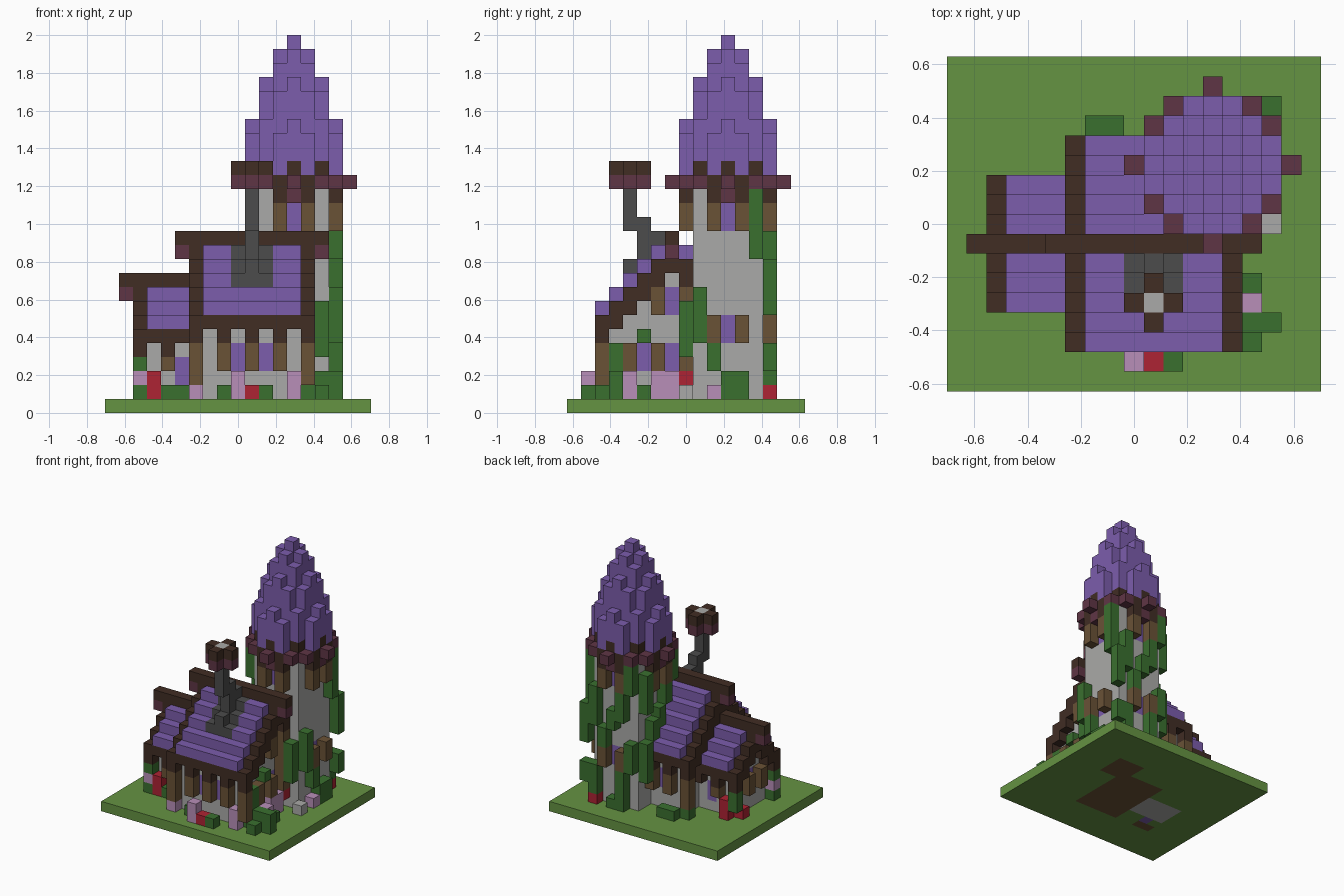
import bpy, bmesh
from mathutils import Vector

cube = bpy.data.objects.get("Cube")
if cube:
    bpy.data.objects.remove(cube, do_unlink=True)

U = 2 / 27          # edge of one block
COLOURS = {
    "grass": (101, 147, 66), "purple": (124, 93, 172), "dark_wood": (65, 45, 36),
    "plum": (95, 53, 69), "stone": (170, 170, 168), "iron": (76, 76, 76),
    "wood": (106, 82, 54), "leaf": (58, 112, 47), "pink": (184, 143, 184),
    "red": (174, 35, 51)}


def linear(c):
    c /= 255
    return c / 12.92 if c < 0.04045 else ((c + 0.055) / 1.055) ** 2.4


mats = {}
for name, rgb in COLOURS.items():
    m = bpy.data.materials.new(name)
    m.use_nodes = True
    col = (*[linear(c) for c in rgb], 1)
    m.diffuse_color = col
    m.node_tree.nodes["Principled BSDF"].inputs["Base Color"].default_value = col
    mats[name] = m

grid = {}           # block position -> (part, colour)


def rng(a):
    return range(a[0], a[1] + 1) if isinstance(a, tuple) else (a,)


def fill(part, colour, x, y, z, keep=False):
    """Fill a box of blocks; each axis is one index or an inclusive pair."""
    for i in rng(x):
        for j in rng(y):
            for k in rng(z):
                if not (keep and (i, j, k) in grid):
                    grid[i, j, k] = (part, colour)


# ground slab with floor panels
fill("ground", "grass", (-9, 9), (-8, 8), 0)
fill("ground", "wood", (-1, 3), (-4, 2), 0)
fill("ground", "wood", (3, 5), (2, 4), 0)
fill("ground", "stone", (-5, -2), (-2, 0), 0)
fill("ground", "purple", -4, -3, 0)
fill("ground", "wood", (-5, -4), -4, 0)


def house(pre, x0, x1, half, ridge, ridge_x):
    """Gabled block: walls x0..x1, ridge along x at y = -1, eaves at half."""
    eave = ridge - 1 - half
    for s in range(half + 1):
        for j in {-1 - s, -1 + s}:
            if s < half:
                fill(pre + "_walls", "stone", (x0, x1), j, (1, ridge - 1 - s))
            else:
                fill(pre + "_roof", "dark_wood", (x0 - 1, x1 + 1), j, eave)
                for i in range(x0 - 1, x1 + 2, 2):
                    fill(pre + "_roof", "dark_wood", i, j, eave - 1)
            if s:
                fill(pre + "_roof", "purple", (x0, x1), j, ridge - s)
            for i in (x0 - 1, x1 + 1):
                fill(pre + "_roof", "dark_wood", i, j, (ridge - 2 - s, ridge - 1 - s))
    fill(pre + "_roof", "dark_wood", ridge_x, -1, ridge)
    for i in ridge_x:
        fill(pre + "_roof", "plum", i, -1, ridge - 1)


# low wing, then main house
house("wing", -6, -3, 3, 9, (-8, -2))
house("house", -2, 4, 5, 12, (-4, 6))

# main house windows and posts, front and back
for wall, post in ((-5, -6), (3, 4)):
    for i in (0, 2):
        fill("house_windows", "purple", i, wall, (3, 4))
    for i in (-1, 1, 3):
        fill("house_posts", "wood", i, post, (3, 4))
    for i in (-3, 5):
        fill("house_posts", "wood", i, post, (2, 4))

# gable windows with posts
for j in (-3, -1):
    fill("house_windows", "purple", 4, j, (3, 4))
for j in (-4, -2, 0):
    fill("house_posts", "wood", 5, j, (3, 4))
fill("house_windows", "purple", 4, -1, (7, 8))
fill("house_posts", "wood", 5, -2, (7, 8))
fill("house_posts", "wood", 5, 0, (7, 8))

# wing windows and posts
fill("wing_windows", "purple", -6, -1, (3, 4))
for j in (-2, 0):
    fill("wing_posts", "wood", -7, j, (3, 4))
for wall, post in ((-3, -4), (1, 2)):
    fill("wing_windows", "purple", -4, wall, (2, 3))
    fill("wing_posts", "wood", -5, post, 3)

# chimney: collar on the roof, bent pipe, hood
for j, k in ((-2, 11), (-3, 10), (-4, 9)):
    fill("chimney", "iron", (0, 2), j, k)
    fill("chimney", "iron", 1, j, k + 1)
fill("chimney", "iron", 1, -3, (12, 13))
fill("chimney", "iron", 1, -4, (13, 15))
for k, colour in ((16, "plum"), (17, "dark_wood")):
    fill("chimney_hood", colour, (0, 2), -4, k)
    fill("chimney_hood", colour, 1, (-5, -3), k)
fill("chimney_hood", "stone", 1, -4, 17)

# tower shaft
TX, TY = 4, 3
fill("tower", "stone", (TX - 2, TX + 2), (TY - 2, TY + 2), (1, 15))
SIDES = {"front": (0, -1), "right": (1, 0), "back": (0, 1), "left": (-1, 0)}


def on_side(side, along, dist):
    dx, dy = SIDES[side]
    return TX + dx * dist - dy * along, TY + dy * dist + dx * along


# tower windows with wooden frames
for side in SIDES:
    for z in ((13, 14), (5, 6)):
        fill("tower_windows", "purple", *on_side(side, 0, 2), z)
        for a in (-1, 1):
            fill("tower_frames", "wood", *on_side(side, a, 3), z, keep=True)

# spire: column height falls with distance from the axis
TOP = {0: 26, 1: 25, 2: 24, 4: 23, 5: 22, 8: 20, 9: 20, 10: 19}
for dx in range(-4, 5):
    for dy in range(-4, 5):
        d, x, y = dx * dx + dy * dy, TX + dx, TY + dy
        if d in TOP:
            fill("spire", "purple", x, y, (17, TOP[d]))
            fill("tower_crown", "dark_wood", x, y, 16)
        if d in (8, 9):
            fill("spire", "dark_wood", x, y, 17)
        if d in (9, 10):
            fill("tower_crown", "plum" if d == 9 else "dark_wood", x, y, 15)
        if d in (13, 16):
            fill("tower_crown", "plum", x, y, 16)

# vines on the tower: side, offset along the side, height range
VINES = (("right", 2, (13, 15)), ("right", 3, (7, 10)), ("right", -2, (7, 8)),
         ("right", -1, (3, 4)), ("right", 3, (3, 4)), ("right", 2, (11, 12)),
         ("right", 0, (1, 2)), ("right", 1, (1, 2)), ("right", -2, (5, 6)),
         ("front", 1, 14), ("front", 2, (7, 7)), ("front", 2, (4, 6)),
         ("back", -2, (9, 12)), ("back", -1, (7, 8)), ("back", 0, (9, 10)),
         ("back", 2, (13, 15)), ("back", 1, (10, 12)), ("back", 2, (5, 7)),
         ("back", 1, (1, 4)), ("back", -2, (2, 4)), ("back", 0, 1),
         ("left", -2, (11, 14)), ("left", 0, (9, 10)), ("left", -1, (8, 9)),
         ("left", 1, (11, 12)), ("left", 2, (13, 15)), ("left", -2, (4, 7)))
for side, a, z in VINES:
    fill("vines", "leaf", *on_side(side, a, 3), z, keep=True)

# vines on the houses
for x, y, z in ((-7, -4, (3, 4)), (5, -5, (3, 4)), (5, 0, 6), (-7, 2, (2, 3)),
                (-3, 4, (1, 2)), (5, -3, 5)):
    fill("vines", "leaf", x, y, z, keep=True)

# bushes round the walls
for x, y, z in ((2, -7, 1), (-1, -6, 1), (-4, -4, 1), (-5, -4, 1), (-7, -4, 1),
                (6, -6, 1), (6, -5, (1, 2)), (7, -5, 1), (6, -3, 1),
                ((-2, -1), 5, 1), (5, -5, (1, 2)), (7, -5, 2)):
    fill("bushes", "leaf", x, y, z, keep=True)

# flowers
for colour, x, y, z in (("pink", 0, -7, (1, 2)), ("red", 1, -7, 1), ("pink", 4, -6, (1, 2)),
                        ("pink", -3, -6, 1), ("red", -6, -4, (1, 2)), ("pink", -7, -4, 2),
                        ("pink", 6, -4, (1, 2)), ("pink", 5, (-2, -1), (1, 2)),
                        ("red", 5, 0, 2), ("red", 6, 6, (1, 2)), ("red", -6, 2, (1, 2)),
                        ("red", -7, 1, 1), ("pink", 7, 2, 1), ("pink", 7, 4, (1, 2)),
                        ("stone", 7, 0, 1)):
    fill("flowers", colour, x, y, z, keep=True)

# each part becomes one mesh made of its exposed block faces
NORMALS = [Vector(n) for n in ((1, 0, 0), (-1, 0, 0), (0, 1, 0), (0, -1, 0), (0, 0, 1), (0, 0, -1))]
for part in dict.fromkeys(p for p, _ in grid.values()):
    bm = bmesh.new()
    used = []
    for cell, (owner, colour) in grid.items():
        if owner != part:
            continue
        if colour not in used:
            used.append(colour)
        centre = Vector(cell) + Vector((0, 0, 0.5))
        for n in NORMALS:
            if tuple(int(c) for c in Vector(cell) + n) in grid:
                continue
            a = Vector((n.y, n.z, n.x)) / 2
            b = n.cross(a)
            corners = (a + b, b - a, -a - b, a - b)
            face = bm.faces.new([bm.verts.new((centre + n / 2 + c) * U) for c in corners])
            face.material_index = used.index(colour)
    bmesh.ops.remove_doubles(bm, verts=bm.verts, dist=U / 100)
    mesh = bpy.data.meshes.new(part)
    bm.to_mesh(mesh)
    bm.free()
    for colour in used:
        mesh.materials.append(mats[colour])
    bpy.context.scene.collection.objects.link(bpy.data.objects.new(part, mesh))
